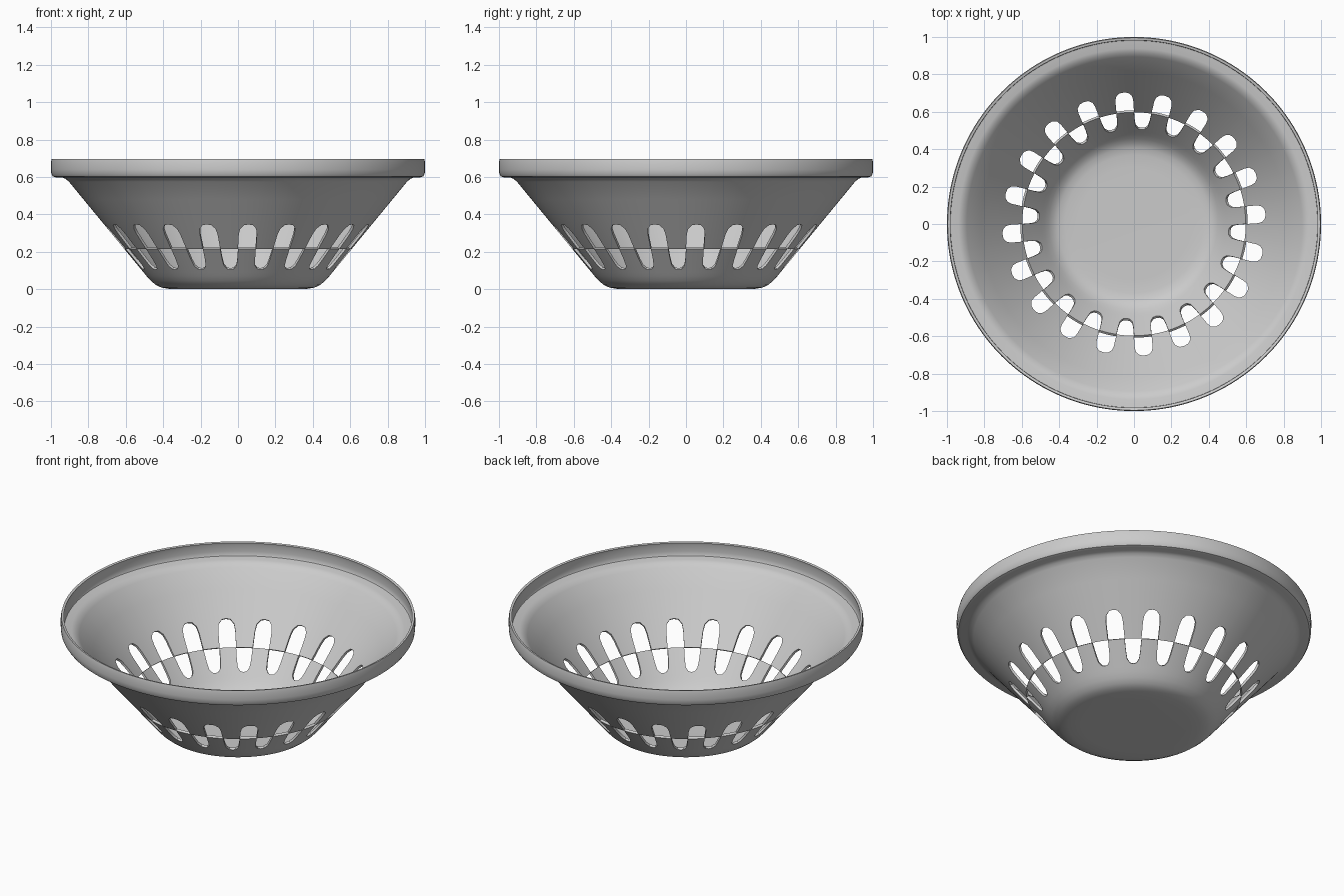
import bpy, math
from math import radians, cos, sin, hypot

if "Cube" in bpy.data.objects:
    bpy.data.objects.remove(bpy.data.objects["Cube"])

HALVES = 40                                   # 20 slots + 20 bars per row, 9 degrees each
FRACS = [0, .1, .28, .5, .72, .9]             # columns across one slot
TOP = [.292, .322, .342, .346, .342, .322]    # arch of an upper slot
LOW = [.158, .125, .108, .104, .108, .125]    # arch of a lower slot
MID = .215                                    # height where the two rows meet
THICK = .014


def wall(z):
    return (.608 + .823 * (z - MID), z)


# Outer profile: base, slotted conical wall, flared rim
profile = [(.3, 0), (.37, .002), (.41, .009), (.44, .023), (.466, .045), wall(.07), wall(.09),
           'low', wall(MID), 'top', wall(.37), wall(.48), wall(.575), (.922, .59), (.94, .597),
           (.975, .598), (.99, .603), (.998, .616), (1, .64), (1, .68), (.996, .697)]
I_LOW, I_TOP = profile.index('low'), profile.index('top')
base = [wall(.15) if p == 'low' else wall(.3) if p == 'top' else p for p in profile]


# Inward normals along the profile give the inner skin
def normal(i):
    a, b = base[max(i - 1, 0)], base[min(i + 1, len(base) - 1)]
    dx, dz = b[0] - a[0], b[1] - a[1]
    n = hypot(dx, dz)
    return -dz / n, dx / n


cols = HALVES * len(FRACS)
nf, rows = len(FRACS), len(base)
layer = cols * rows
verts, faces = [], []
for inner in (0, 1):
    for i, (r, z) in enumerate(base):
        nx, nz = normal(i)
        for j in range(cols):
            half, f = divmod(j, nf)
            frac, rr, zz = FRACS[f], r, z
            if i in (I_TOP, I_LOW):
                arch = TOP if i == I_TOP else LOW
                is_open = (half % 2 == 0) == (i == I_TOP)
                rr, zz = wall(arch[f] if is_open else arch[0])
                if f == 0:                    # slots taper slightly toward the end
                    frac += .04 if is_open else -.04
            ang = radians(9 * (half + frac))
            rr += inner * THICK * nx
            zz += inner * THICK * nz
            verts.append((rr * cos(ang), rr * sin(ang), zz))

# Wall skins with the slot faces left out
edges = {}
for i in range(rows - 1):
    for j in range(cols):
        even = (j // nf) % 2 == 0
        if (i == I_LOW and not even) or (i == I_LOW + 1 and even):
            continue
        k = (j + 1) % cols
        q = [i * cols + j, i * cols + k, (i + 1) * cols + k, (i + 1) * cols + j]
        faces.append(q)
        faces.append([v + layer for v in reversed(q)])
        for a, b in zip(q, q[1:] + q[:1]):
            edges[(a, b)] = True

# Base discs
faces.append(list(reversed(range(cols))))
faces.append([v + layer for v in range(cols)])

# Thickness around every slot and along the lip
for a, b in edges:
    if (b, a) not in edges and not (a < cols and b < cols):
        faces.append([b, a, a + layer, b + layer])

mesh = bpy.data.meshes.new("basket_bowl")
mesh.from_pydata(verts, [], faces)
mesh.update()
bowl = bpy.data.objects.new("basket_bowl", mesh)
bpy.context.collection.objects.link(bowl)
bpy.context.view_layer.objects.active = bowl
bowl.select_set(True)
bpy.ops.object.shade_smooth_by_angle(angle=radians(35))
